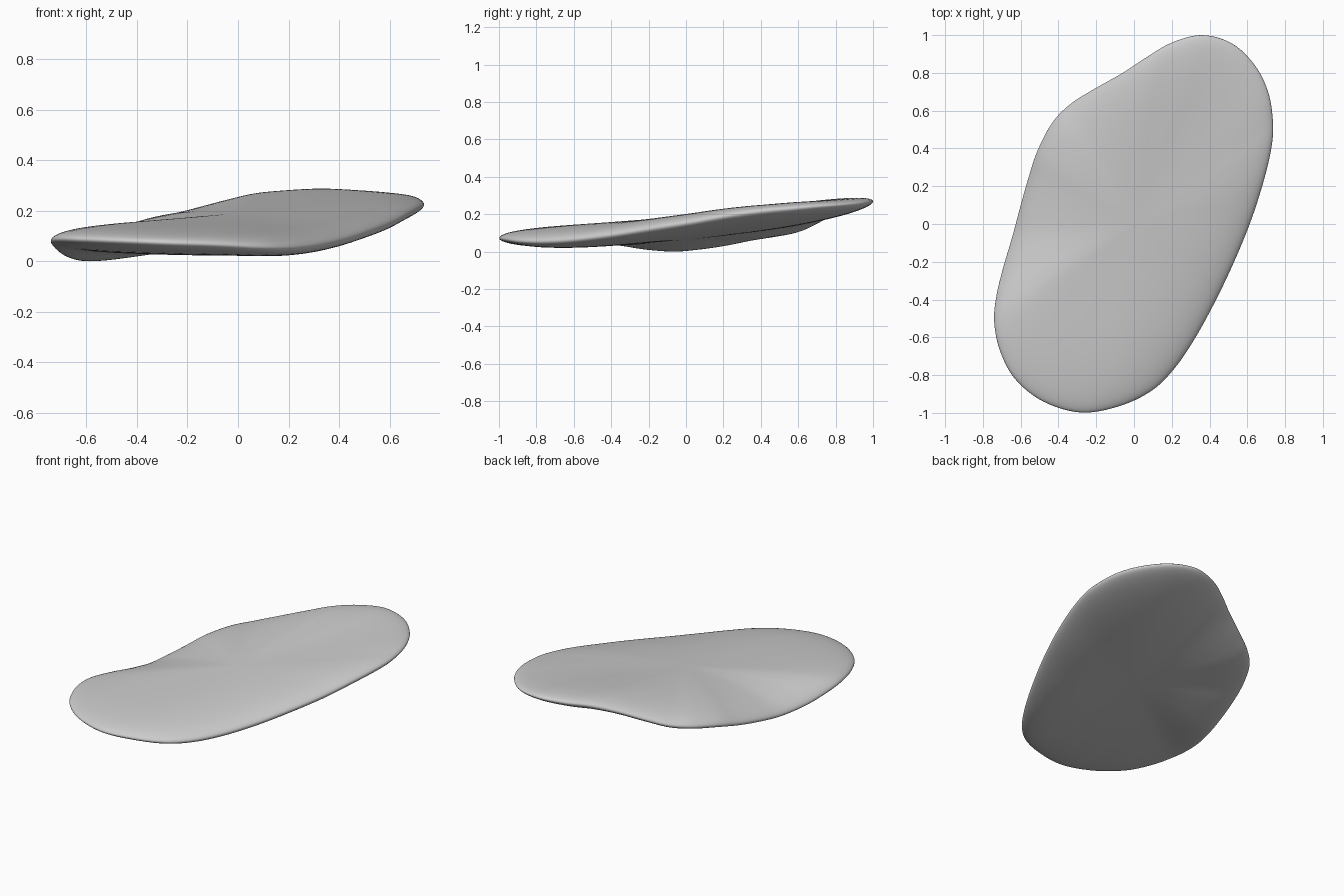
import bpy, bmesh, math
from mathutils import Vector

if "Cube" in bpy.data.objects:
    bpy.data.objects.remove(bpy.data.objects["Cube"])

# Rim of the pebble: x, y, height of the edge
RIM = [(0.36, 1.0, .27), (0.2, .96, .262), (0.07, .885, .248), (-0.06, .80, .215),
       (-0.21, .715, .17), (-0.33, .64, .135), (-0.43, .54, .115), (-0.51, .39, .09),
       (-0.56, .24, .058), (-0.605, .08, .034), (-0.645, -.07, .022), (-0.695, -.24, .037),
       (-0.73, -.39, .065), (-0.74, -.52, .085), (-0.71, -.67, .09), (-0.63, -.82, .088),
       (-0.48, -.94, .083), (-0.28, -.998, .075), (-0.08, -.965, .068), (0.09, -.885, .058),
       (0.21, -.77, .056), (0.32, -.61, .066), (0.43, -.41, .09), (0.53, -.2, .123),
       (0.62, .02, .158), (0.69, .24, .196), (0.73, .42, .219), (0.735, .55, .23),
       (0.71, .7, .243), (0.64, .84, .252), (0.52, .955, .262)]
STEPS, RINGS = 6, 26
HALF, CENTRE, SX, SY = .064, .128, .037, .086


def plane(x, y):
    return CENTRE + SX * x + SY * y


def closed_curve(pts, steps):
    out, n = [], len(pts)
    for i in range(n):
        a, b, c, d = (Vector(pts[(i + k) % n]) for k in (-1, 0, 1, 2))
        for j in range(steps):
            t = j / steps
            out.append(.5 * (2 * b + (c - a) * t + (2 * a - 5 * b + 4 * c - d) * t * t
                             + (3 * b - a - 3 * c + d) * t ** 3))
    return out


rim = closed_curve(RIM, STEPS)
n = len(rim)
bm = bmesh.new()

# Rings from the top centre, over the rim, to the bottom centre
rings = []
for k in range(1, 2 * RINGS):
    ang = math.pi * k / (2 * RINGS)
    s = math.sin(ang)
    side = 1 if k < RINGS else -1
    h = side * HALF * math.sqrt(max(0, 1 - s ** 4))
    ring = []
    for p in rim:
        x, y = p.x * s, p.y * s
        z = plane(x, y) + (p.z - plane(p.x, p.y)) * s * s + h
        ring.append(bm.verts.new((x, y, z)))
    rings.append(ring)
for a, b in zip(rings, rings[1:]):
    for i in range(n):
        j = (i + 1) % n
        bm.faces.new((a[i], b[i], b[j], a[j]))
top = bm.verts.new((0, 0, CENTRE + HALF))
bottom = bm.verts.new((0, 0, CENTRE - HALF))
for i in range(n):
    j = (i + 1) % n
    bm.faces.new((top, rings[0][i], rings[0][j]))
    bm.faces.new((bottom, rings[-1][j], rings[-1][i]))
bmesh.ops.recalc_face_normals(bm, faces=bm.faces)

# Rest the lowest point on the ground
low = min(v.co.z for v in bm.verts)
bmesh.ops.translate(bm, verts=bm.verts, vec=(0, 0, -low))

mesh = bpy.data.meshes.new("flat_pebble")
bm.to_mesh(mesh)
bm.free()
mesh.polygons.foreach_set("use_smooth", [True] * len(mesh.polygons))
bpy.context.collection.objects.link(bpy.data.objects.new("flat_pebble", mesh))
